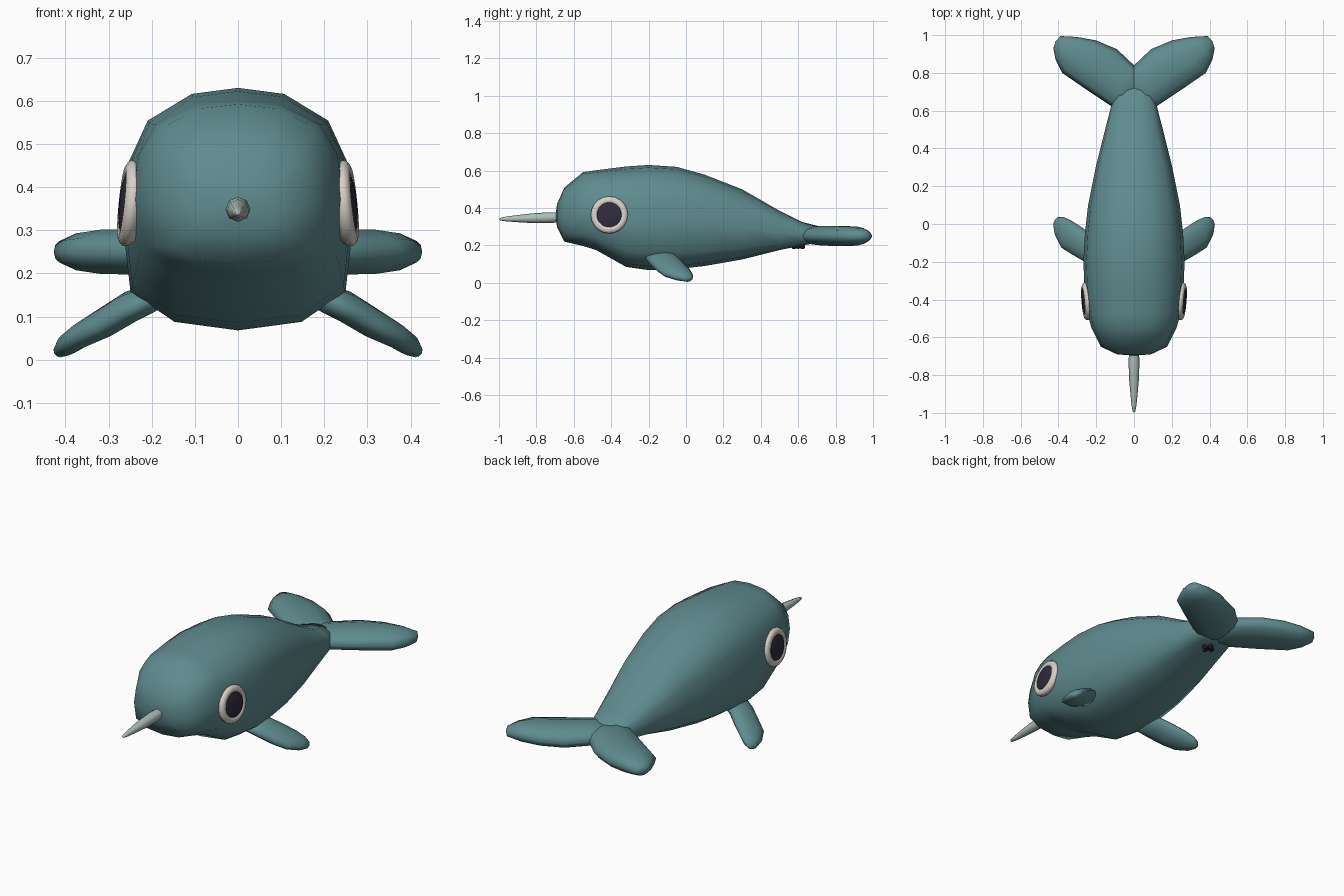
import bpy, bmesh, math
from mathutils import Vector, Matrix

if "Cube" in bpy.data.objects:
    bpy.data.objects.remove(bpy.data.objects["Cube"])


def material(name, rgb):
    m = bpy.data.materials.new(name)
    m.diffuse_color = (*rgb, 1)
    m.use_nodes = True
    m.node_tree.nodes["Principled BSDF"].inputs["Base Color"].default_value = m.diffuse_color
    return m


TEAL = material("teal skin", (0.115, 0.26, 0.275))
WHITE = material("eye white", (0.68, 0.62, 0.58))
DARK = material("dark pupil", (0.027, 0.024, 0.045))
IVORY = material("tusk ivory", (0.42, 0.52, 0.48))
BLACK = material("dark mark", (0.012, 0.012, 0.018))


def loft(name, rings, mat, start=None, end=None, angle=180):
    """Skin a list of equal-length rings; the ends close onto a point or a flat cap."""
    bm = bmesh.new()
    rows = [[bm.verts.new(p) for p in ring] for ring in rings]
    n = len(rows[0])
    for a, b in zip(rows, rows[1:]):
        for i in range(n):
            bm.faces.new((a[i], a[(i + 1) % n], b[(i + 1) % n], b[i]))
    for row, tip in ((rows[0], start), (rows[-1], end)):
        if tip is None:
            bm.faces.new(row)
        else:
            t = bm.verts.new(tip)
            for i in range(n):
                bm.faces.new((row[i], row[(i + 1) % n], t))
    bmesh.ops.recalc_face_normals(bm, faces=bm.faces)
    me = bpy.data.meshes.new(name)
    bm.to_mesh(me)
    bm.free()
    ob = bpy.data.objects.new(name, me)
    bpy.context.collection.objects.link(ob)
    me.materials.append(mat)
    bpy.ops.object.select_all(action='DESELECT')
    ob.select_set(True)
    bpy.context.view_layer.objects.active = ob
    bpy.ops.object.shade_smooth_by_angle(angle=math.radians(angle))
    return ob


def blade(name, stations, mat, side):
    """Flat rounded fin from (leading point, trailing point, half thickness) stations."""
    flip = Vector((side, 1, 1))
    mids = [(Vector(a) + Vector(b)) / 2 for a, b, _ in stations]
    axis = (mids[-1] - mids[0]).normalized()
    rings = []
    for (a, b, t), mid in zip(stations, mids):
        half = (Vector(b) - Vector(a)) / 2
        up = axis.cross(half).normalized()
        rings.append([(mid + half * math.cos(k * math.pi / 5)
                       + up * t * math.sin(k * math.pi / 5)) * flip for k in range(10)])
    return loft(name, rings, mat, start=mids[0] * flip,
                end=(mids[-1] + axis * 0.008) * flip)


def lathe(name, profile, mat, frame, n=20, end=None):
    """Revolve (radius, height) points around the frame's z axis."""
    rings = [[frame @ Vector((r * math.cos(k * math.tau / n), r * math.sin(k * math.tau / n), h))
              for k in range(n)] for r, h in profile]
    tip = frame @ Vector((0, 0, end)) if end is not None else None
    return loft(name, rings, mat, end=tip, angle=60)


# Body: one cross-section scaled along the length (y, half width, bottom, top)
half = [(0, 1), (.4, .95), (.78, .73), (.94, .4), (1, -.1), (.93, -.68), (.55, -.93), (0, -1)]
section = half + [(-x, z) for x, z in half[-2:0:-1]]
spine = [(-.69, .09, .30, .42), (-.65, .175, .22, .51), (-.55, .225, .197, .592),
         (-.48, .245, .175, .602), (-.32, .263, .085, .622), (-.2, .268, .068, .63),
         (-.05, .26, .073, .62), (.1, .243, .09, .578), (.3, .203, .125, .50),
         (.5, .153, .175, .385), (.62, .122, .2, .325), (.72, .09, .215, .30)]
body = loft("body", [[(x * w, y, (lo + hi) / 2 + z * (hi - lo) / 2) for x, z in section]
                     for y, w, lo, hi in spine], TEAL,
            start=(0, -.697, .36), end=(0, .74, .255))

# Tail flukes and side flippers
fluke = [((.02, .56, .255), (-.09, .76, .255), .045),
         ((.13, .63, .252), (0, .84, .252), .053),
         ((.25, .71, .25), (.09, .925, .25), .056),
         ((.38, .80, .25), (.2, .972, .25), .054),
         ((.415, .87, .25), (.30, .99, .25), .045),
         ((.427, .93, .25), (.39, .995, .25), .026)]
flipper = [((.17, -.24, .155), (.13, -.09, .175), .03),
           ((.27, -.195, .105), (.23, -.05, .14), .036),
           ((.33, -.16, .07), (.28, -.015, .108), .035),
           ((.385, -.125, .045), (.335, .02, .073), .03),
           ((.418, -.06, .025), (.375, .037, .043), .025),
           ((.426, -.005, .015), (.402, .036, .024), .015)]
for side, label in ((1, "right"), (-1, "left")):
    blade(label + "_fluke", fluke, TEAL, side)
    blade(label + "_flipper", flipper, TEAL, side)
    # Eye: rounded pale rim with a domed pupil
    normal = Vector((side, -.08, .1))
    frame = (Matrix.Translation((side * .256, -.41, .363))
             @ normal.to_track_quat('Z', 'Y').to_matrix().to_4x4())
    lathe(label + "_eye_rim", [(.085, -.03), (.098, -.012), (.1, 0), (.094, .009),
                               (.082, .014), (.07, .013), (.064, .005)], WHITE, frame)
    lathe(label + "_pupil", [(.068, .002), (.066, .011), (.045, .016), (.022, .018)],
          DARK, frame, end=.0185)

# Tusk pointing forward from the brow
forward = Vector((0, -1, -.03)).to_track_quat('Z', 'Y').to_matrix().to_4x4()
lathe("tusk", [(.026, 0), (.029, .06), (.026, .15), (.02, .22), (.013, .29), (.007, .323)],
      IVORY, Matrix.Translation((0, -.67, .35)) @ forward, n=8, end=.33)

# Small crossed mark under the tail root
for name, turn in (("mark_bar_long", 0), ("mark_bar_cross", math.pi / 2)):
    frame = (Matrix.Translation((0, .6, .193)) @ Matrix.Rotation(turn, 4, 'Z')
             @ Matrix.Rotation(math.pi / 2, 4, 'X'))
    lathe(name, [(.006, -.035), (.011, -.03), (.012, -.018), (.007, 0),
                 (.012, .018), (.011, .03), (.006, .035)], BLACK, frame, n=8)
